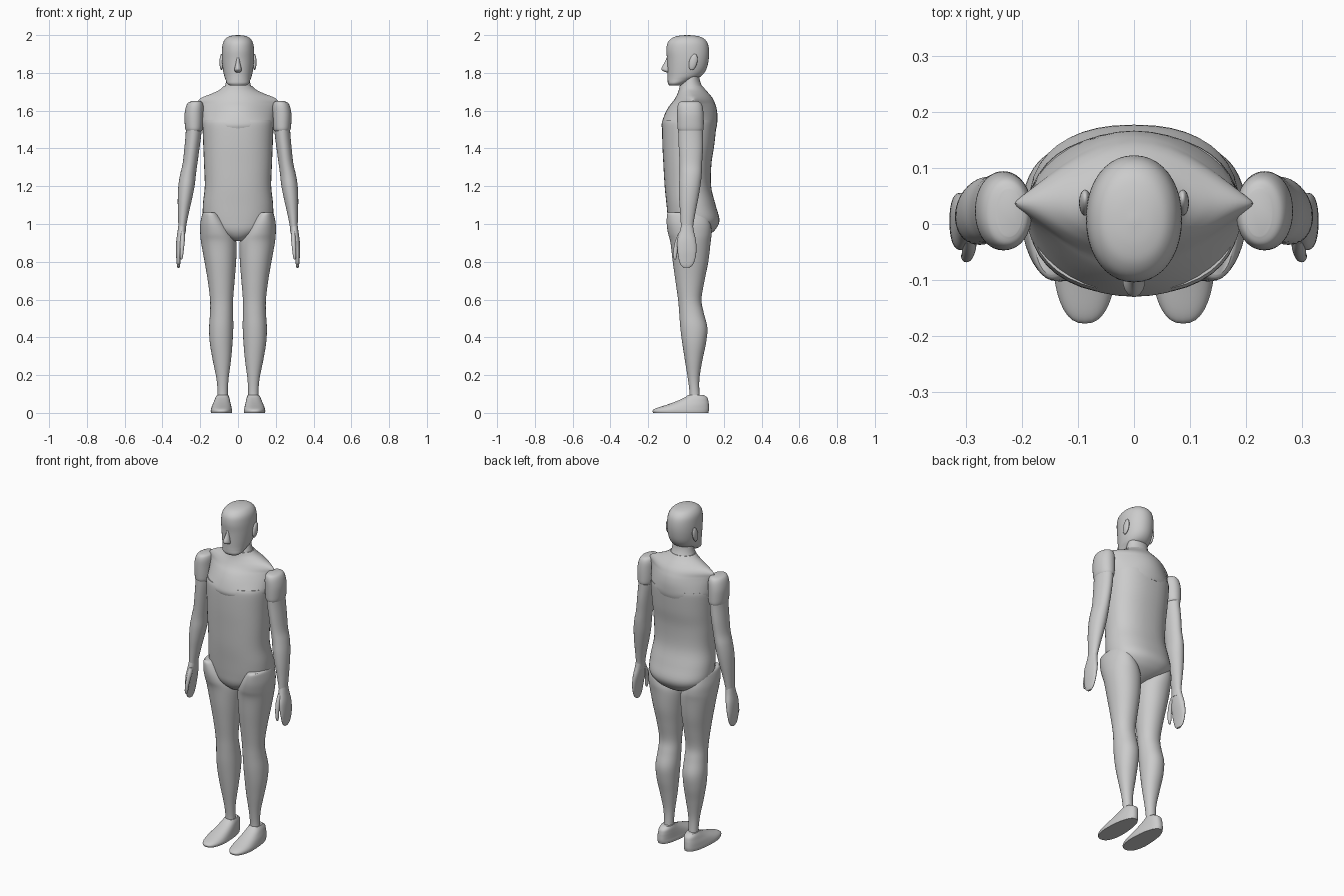
import bpy, bmesh, math

SEG, SUB = 40, 5


def finish(bm, name, mirror=False, angle=40):
    bmesh.ops.recalc_face_normals(bm, faces=bm.faces)
    me = bpy.data.meshes.new(name)
    bm.to_mesh(me)
    bm.free()
    ob = bpy.data.objects.new(name, me)
    bpy.context.collection.objects.link(ob)
    if mirror:
        m = ob.modifiers.new("Mirror", 'MIRROR')
        m.use_mirror_merge = False
    bpy.ops.object.select_all(action='DESELECT')
    ob.select_set(True)
    bpy.context.view_layer.objects.active = ob
    bpy.ops.object.shade_smooth_by_angle(angle=math.radians(angle))
    return ob


def spline(rows):
    # Catmull-Rom through the cross-section parameters
    out = []
    for i in range(len(rows) - 1):
        p0, p1, p2 = rows[max(i - 1, 0)], rows[i], rows[i + 1]
        p3 = rows[min(i + 2, len(rows) - 1)]
        for k in range(SUB):
            t = k / SUB
            out.append([0.5 * (2 * b + (c - a) * t + (2 * a - 5 * b + 4 * c - d) * t * t
                               + (3 * b - a - 3 * c + d) * t ** 3)
                        for a, b, c, d in zip(p0, p1, p2, p3)])
    out.append(list(rows[-1]))
    return out


def loft(name, rows, n=2.0, mirror=False, warp=None):
    # rows: (z, x min, x max, y front, y back)
    bm = bmesh.new()
    rings = []
    for z, x0, x1, y0, y1 in spline(rows):
        ring = []
        for k in range(SEG):
            a = 2 * math.pi * k / SEG
            c, s = math.cos(a), math.sin(a)
            x = (x0 + x1) / 2 + (x1 - x0) / 2 * math.copysign(abs(c) ** (2 / n), c)
            y = (y0 + y1) / 2 + (y1 - y0) / 2 * math.copysign(abs(s) ** (2 / n), s)
            ring.append(bm.verts.new(warp(x, y, z) if warp else (x, y, z)))
        rings.append(ring)
    for a, b in zip(rings, rings[1:]):
        for k in range(SEG):
            j = (k + 1) % SEG
            bm.faces.new((a[k], a[j], b[j], b[k]))
    bm.faces.new(rings[0])
    bm.faces.new(rings[-1])
    return finish(bm, name, mirror)


def sym(*rows):
    return [(z, -r, r, a, b) for z, r, a, b in rows]


# trunk
loft("trunk", sym((.91, .025, -.04, .05), (.935, .08, -.07, .11), (.97, .145, -.088, .155),
                  (1.02, .182, -.095, .177), (1.1, .186, -.103, .157), (1.2, .176, -.113, .133),
                  (1.32, .18, -.12, .135), (1.42, .184, -.125, .15), (1.52, .188, -.126, .16),
                  (1.55, .185, -.12, .16)), 2.3)

# chest and shoulder yoke, pinching to a ridge at the shoulders
loft("chest", sym((1.505, .186, -.126, .16), (1.53, .192, -.129, .165), (1.58, .194, -.113, .166),
                  (1.62, .2, -.092, .16), (1.65, .212, -.068, .149), (1.67, .19, -.055, .138),
                  (1.69, .14, -.045, .122), (1.71, .098, -.038, .104), (1.73, .075, -.034, .088)),
     2.0, warp=lambda x, y, z: (
         x, .035 + (y - .035) * (1 - .75 * max(0, min(1, (z - 1.54) / .1)) * min(1, abs(x) / .215) ** 2), z))

# neck
loft("neck", sym((1.69, .085, -.04, .11), (1.73, .069, -.033, .085), (1.77, .062, -.015, .072),
                 (1.82, .062, -.01, .072)))

# head
loft("head", sym((1.733, .044, -.088, -.02), (1.745, .058, -.096, .0), (1.765, .066, -.097, .045),
                 (1.785, .073, -.097, .083), (1.82, .08, -.098, .108), (1.87, .085, -.1, .12),
                 (1.92, .085, -.104, .122), (1.96, .079, -.097, .113), (1.985, .062, -.073, .09),
                 (1.996, .037, -.04, .055), (2.0, .006, .0, .012)), 2.1)

# nose
loft("nose", sym((1.803, .012, -.106, -.08), (1.812, .019, -.125, -.08), (1.825, .018, -.13, -.08),
                 (1.855, .011, -.114, -.08), (1.885, .007, -.1, -.085)), 1.8)

# ears
bm = bmesh.new()
bmesh.ops.create_uvsphere(bm, u_segments=24, v_segments=14, radius=1)
for v in bm.verts:
    x, y, z = v.co
    v.co = (.087 + .011 * x, .038 + .022 * y + .008 * z, 1.857 + .043 * z)
finish(bm, "ear", True)

# legs
loft("leg", [(1.062, .115, .18, -.09, .09), (1.05, .095, .19, -.1, .11), (1.0, .055, .2, -.102, .13),
             (.95, .025, .2, -.095, .135), (.9, .008, .195, -.082, .13), (.8, .01, .177, -.07, .118),
             (.7, .018, .16, -.056, .098), (.6, .026, .148, -.042, .082), (.53, .026, .148, -.036, .094),
             (.45, .025, .153, -.03, .113), (.37, .029, .149, -.02, .106), (.28, .037, .134, -.006, .087),
             (.18, .05, .114, .01, .071), (.1, .054, .108, .019, .072), (.05, .05, .113, .015, .08)],
     2.1, True)

# feet, tapering toward the heel
loft("foot", [(0, .03, .145, -.173, .118), (.012, .029, .146, -.177, .121), (.024, .031, .144, -.16, .122),
              (.042, .034, .139, -.105, .121), (.06, .037, .132, -.055, .119), (.08, .041, .124, -.01, .113),
              (.095, .047, .115, .012, .094)], 2.4, True,
     lambda x, y, z: (.086 + (x - .086) * (.93 - .9 * max(-.08, y)), y, z))

# shoulder caps
loft("shoulder", [(1.65, .2, .245, -.022, .062), (1.642, .188, .264, -.037, .078),
                  (1.62, .182, .276, -.045, .088), (1.58, .182, .283, -.047, .093),
                  (1.53, .184, .282, -.046, .094), (1.5, .188, .278, -.043, .092),
                  (1.488, .196, .27, -.032, .082)], 2.1, True)

# arms
loft("arm", [(1.55, .192, .275, -.042, .09), (1.48, .194, .277, -.041, .09), (1.4, .204, .284, -.038, .09),
             (1.32, .215, .293, -.034, .085), (1.26, .223, .307, -.034, .083), (1.2, .23, .316, -.037, .076),
             (1.13, .244, .319, -.036, .064), (1.06, .26, .318, -.031, .05), (.99, .274, .316, -.027, .038),
             (.95, .277, .318, -.027, .038)], 2.0, True)

# hands
loft("hand", [(1.0, .276, .315, -.024, .036), (.96, .278, .32, -.033, .042), (.91, .285, .327, -.046, .053),
              (.86, .295, .329, -.045, .055), (.82, .302, .327, -.04, .05), (.785, .306, .324, -.029, .037),
              (.768, .309, .32, -.012, .018)], 2.2, True)

# thumbs
loft("thumb", [(.96, .283, .304, -.035, -.005), (.92, .281, .306, -.054, -.022), (.87, .286, .307, -.066, -.042),
               (.83, .291, .308, -.068, -.048), (.812, .296, .304, -.063, -.053)], 2.0, True)
